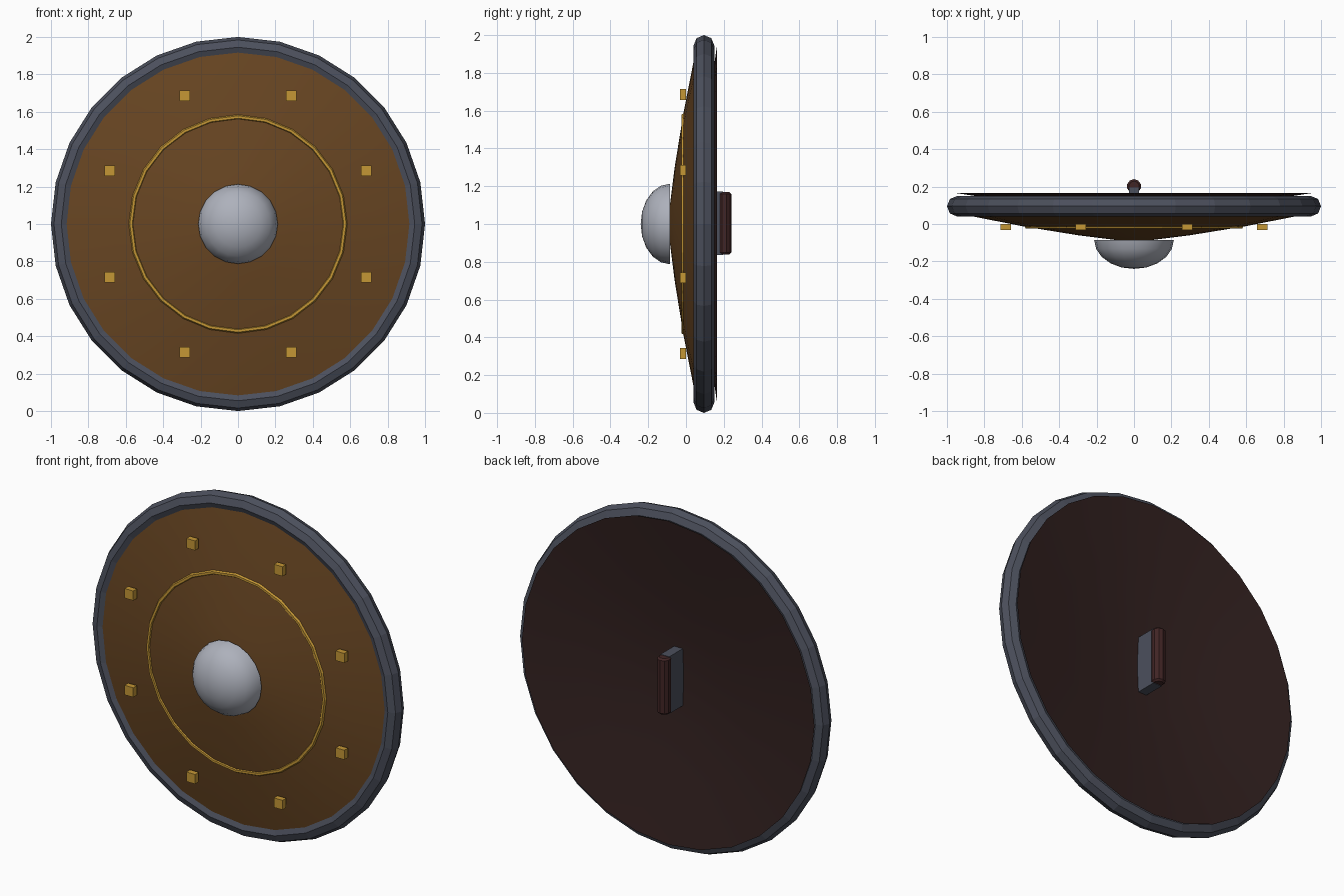
import bpy, bmesh, math
from mathutils import Matrix, Vector

if "Cube" in bpy.data.objects:
    bpy.data.objects.remove(bpy.data.objects["Cube"])

CZ = 1.0  # height of the shield centre


def material(name, rgb):
    m = bpy.data.materials.new(name)
    m.diffuse_color = (*rgb, 1)
    m.use_nodes = True
    m.node_tree.nodes["Principled BSDF"].inputs["Base Color"].default_value = m.diffuse_color
    return m


WOOD = material("brown_wood", (0.138, 0.060, 0.016))
LINING = material("dark_lining", (0.032, 0.015, 0.014))
LEATHER = material("dark_leather", (0.052, 0.018, 0.018))
IRON = material("dark_iron", (0.072, 0.080, 0.108))
STEEL = material("pale_steel", (0.42, 0.44, 0.50))
BRASS = material("brass", (0.56, 0.31, 0.036))


def finish(name, bm, mat, smooth=None):
    me = bpy.data.meshes.new(name)
    bm.to_mesh(me)
    bm.free()
    ob = bpy.data.objects.new(name, me)
    bpy.context.collection.objects.link(ob)
    me.materials.append(mat)
    if smooth:
        bpy.ops.object.select_all(action='DESELECT')
        ob.select_set(True)
        bpy.context.view_layer.objects.active = ob
        bpy.ops.object.shade_smooth_by_angle(angle=math.radians(smooth))
    return ob


def lathe(name, profile, n, mat, closed=False, front=True, smooth=None):
    """Spin (radius, y) points around the shield's y axis."""
    bm = bmesh.new()
    rings = []
    for r, y in profile:
        if r < 1e-6:
            rings.append([bm.verts.new((0, y, CZ))] * n)
        else:
            rings.append([bm.verts.new((r * math.sin(2 * math.pi * i / n), y,
                                        CZ + r * math.cos(2 * math.pi * i / n)))
                          for i in range(n)])
    pairs = list(zip(rings, rings[1:]))
    if closed:
        pairs.append((rings[-1], rings[0]))
    for a, b in pairs:
        for i in range(n):
            j = (i + 1) % n
            vs = list(dict.fromkeys((a[i], a[j], b[j], b[i])))
            bm.faces.new(vs)
    if closed:
        bmesh.ops.recalc_face_normals(bm, faces=bm.faces)
    else:  # open sheets face the front or the back
        bm.normal_update()
        total = sum(f.normal.y * f.calc_area() for f in bm.faces)
        if (total > 0) == front:
            bmesh.ops.reverse_faces(bm, faces=bm.faces)
    return finish(name, bm, mat, smooth)


def circle(major, y, minor, sides):
    return [(major + minor * math.cos(2 * math.pi * k / sides),
             y + minor * math.sin(2 * math.pi * k / sides)) for k in range(sides)]


def box(name, centre, size, mat):
    bm = bmesh.new()
    bmesh.ops.create_cube(bm, size=1, matrix=Matrix.Translation(Vector(centre))
                          @ Matrix.Diagonal((*size, 1)))
    return finish(name, bm, mat)


# Domed wooden face and hollow lining behind it
lathe("front_face", [(0, -0.09), (0.1, -0.085), (0.3, -0.06), (0.59, -0.013),
                     (0.87, 0.042), (0.94, 0.057)], 28, WOOD, smooth=30)
lathe("back_lining", [(0, 0.06), (0.3, 0.078), (0.6, 0.113), (0.95, 0.165)],
      28, LINING, front=False, smooth=30)

# Iron rim and thin brass ring
lathe("rim", circle(0.945, 0.095, 0.055, 8), 28, IRON, closed=True)
lathe("brass_ring", circle(0.572, -0.013, 0.013, 6), 24, BRASS, closed=True)

# Central steel boss
lathe("boss", [(0.213 * math.cos(k * math.pi / 10), -0.085 - 0.155 * math.sin(k * math.pi / 10))
               for k in range(5)] + [(0, -0.24)], 20, STEEL, smooth=40)

# Eight brass studs
for k in range(8):
    a = math.radians(22.5 + 45 * k)
    box(f"stud_{k + 1}", (0.742 * math.cos(a), -0.016, CZ + 0.742 * math.sin(a)),
        (0.056, 0.034, 0.056), BRASS)

# Grip: iron mount and leather handle
box("grip_mount", (0, 0.125, CZ + 0.004), (0.056, 0.14, 0.335), IRON)
bm = bmesh.new()
bmesh.ops.create_cone(bm, cap_ends=True, segments=10, radius1=0.038, radius2=0.038, depth=0.33,
                      matrix=Matrix.Translation((0, 0.202, CZ + 0.004)))
ends = [e for e in bm.edges if abs(e.verts[0].co.z - e.verts[1].co.z) < 1e-4]
bmesh.ops.bevel(bm, geom=ends, offset=0.01, segments=1, affect='EDGES')
finish("grip_handle", bm, LEATHER)
